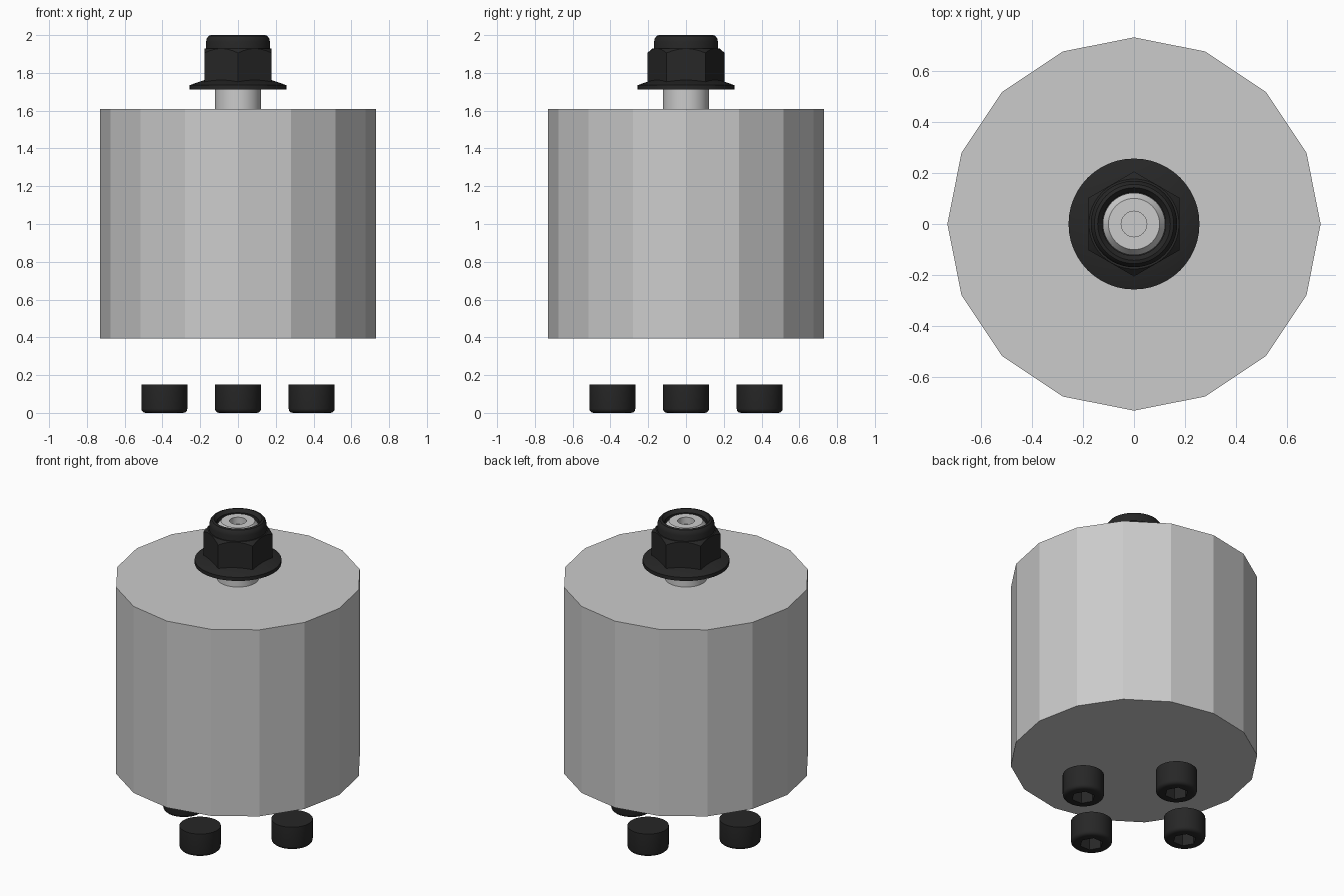
import bpy, bmesh
from math import radians, cos, sin, pi

if "Cube" in bpy.data.objects:
    bpy.data.objects.remove(bpy.data.objects["Cube"])

black = bpy.data.materials.new("black_steel")
black.diffuse_color = (0.02, 0.02, 0.02, 1)
black.use_nodes = True
black.node_tree.nodes["Principled BSDF"].inputs["Base Color"].default_value = black.diffuse_color


def make(name, bm, mat=None):
    bmesh.ops.remove_doubles(bm, verts=bm.verts, dist=1e-5)
    bmesh.ops.recalc_face_normals(bm, faces=bm.faces)
    me = bpy.data.meshes.new(name)
    bm.to_mesh(me)
    bm.free()
    ob = bpy.data.objects.new(name, me)
    bpy.context.collection.objects.link(ob)
    if mat:
        me.materials.append(mat)
    return ob


def lathe(name, prof, n=48, mat=None, ring=False, turn=0.0):
    """Revolve (radius, z) points; solid with flat ends, or a closed ring."""
    bm = bmesh.new()
    loops = [[bm.verts.new((r * cos(turn + 2 * pi * i / n), r * sin(turn + 2 * pi * i / n), z))
              for i in range(n)] for r, z in prof]
    pairs = list(zip(loops, loops[1:]))
    if ring:
        pairs.append((loops[-1], loops[0]))
    else:
        bm.faces.new(loops[0])
        bm.faces.new(loops[-1])
    for a, b in pairs:
        for i in range(n):
            j = (i + 1) % n
            bm.faces.new((a[i], a[j], b[j], b[i]))
    return make(name, bm, mat)


def boolean(ob, cutter, op):
    m = ob.modifiers.new("cut", 'BOOLEAN')
    m.operation, m.object, m.solver = op, cutter, 'EXACT'
    dg = bpy.context.evaluated_depsgraph_get()
    me = bpy.data.meshes.new_from_object(ob.evaluated_get(dg))
    ob.modifiers.clear()
    ob.data = me
    bpy.data.objects.remove(cutter)


def smooth(ob, angle=30):
    bpy.ops.object.select_all(action='DESELECT')
    ob.select_set(True)
    bpy.context.view_layer.objects.active = ob
    bpy.ops.object.shade_smooth_by_angle(angle=radians(angle))


# Faceted motor body
lathe("body", [(0.73, 0.395), (0.73, 1.61)], n=16)

# Shaft with chamfered end and centre hole
smooth(lathe("shaft", [(0.122, 1.55), (0.122, 1.955), (0.1, 1.985), (0.05, 1.985), (0.05, 1.94)]))

# Flanged lock nut: flange, hex section, rounded collar
smooth(lathe("nut_flange", [(0.122, 1.712), (0.256, 1.712), (0.256, 1.735),
                            (0.178, 1.762), (0.122, 1.762)], mat=black, ring=True), 20)
nut_hex = lathe("nut_hex", [(0.205, 1.74), (0.205, 1.93)], n=6, mat=black, turn=pi / 2)
cone = lathe("nut_chamfer_cutter", [(0.25, 1.7), (0.25, 1.867), (0.175, 1.931), (0.175, 1.95)])
boolean(nut_hex, cone, 'INTERSECT')
smooth(nut_hex, 20)
smooth(lathe("nut_collar", [(0.124, 1.9), (0.169, 1.9), (0.169, 1.965), (0.165, 1.983),
                            (0.155, 1.996), (0.142, 2.0), (0.124, 1.98)], mat=black, ring=True))

# Four socket-head mounting screws under the body
screw = lathe("mounting_screw", [(0.1, 0), (0.111, 0.003), (0.119, 0.011), (0.122, 0.022),
                                 (0.122, 0.15)], mat=black)
boolean(screw, lathe("socket_cutter", [(0.07, -0.05), (0.07, 0.08)], n=6), 'DIFFERENCE')
smooth(screw)
for k in range(4):
    ob = screw if k == 0 else screw.copy()
    if k:
        ob.name = f"mounting_screw_{k + 1}"
        bpy.context.collection.objects.link(ob)
    ob.location = (0.39 * cos(k * pi / 2), 0.39 * sin(k * pi / 2), 0)
